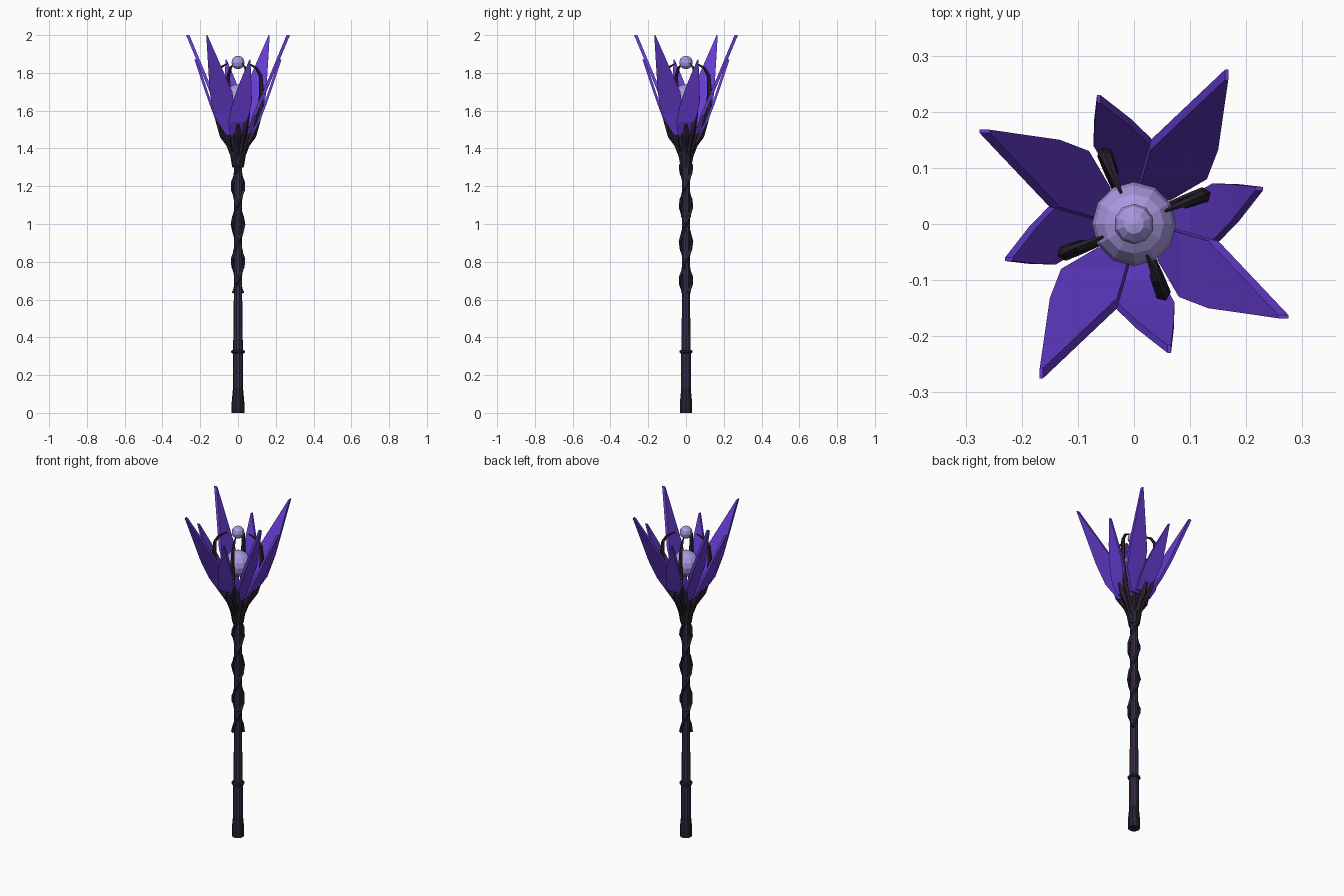
import bpy, bmesh, math
from mathutils import Vector, Matrix

if "Cube" in bpy.data.objects:
    bpy.data.objects.remove(bpy.data.objects["Cube"])


def material(name, col):
    m = bpy.data.materials.new(name)
    m.diffuse_color = (*col, 1)
    m.use_nodes = True
    m.node_tree.nodes["Principled BSDF"].inputs["Base Color"].default_value = m.diffuse_color
    return m


PETAL = material("petal_purple", (0.13, 0.045, 0.62))
BARK = material("dark_bark", (0.022, 0.016, 0.03))
WOOD = material("stem_wood", (0.042, 0.025, 0.07))
ORB = material("pale_orb", (0.40, 0.32, 0.75))


def finish(name, bm, mat):
    bmesh.ops.recalc_face_normals(bm, faces=bm.faces)
    me = bpy.data.meshes.new(name)
    bm.to_mesh(me)
    bm.free()
    me.materials.append(mat)
    ob = bpy.data.objects.new(name, me)
    bpy.context.collection.objects.link(ob)
    return ob


def skin(bm, rings):
    """Join equal-sized rings of points and cap both ends."""
    vs = [[bm.verts.new(p) for p in r] for r in rings]
    n = len(vs[0])
    for a, b in zip(vs, vs[1:]):
        for i in range(n):
            j = (i + 1) % n
            bm.faces.new((a[i], a[j], b[j], b[i]))
    bm.faces.new(vs[0][::-1])
    bm.faces.new(vs[-1])


def lathe(name, profile, mat, sides=10):
    bm = bmesh.new()
    skin(bm, [[(r * math.cos(i * math.tau / sides), r * math.sin(i * math.tau / sides), z)
               for i in range(sides)] for r, z in profile])
    return finish(name, bm, mat)


def tube(name, path, radii, mat, sides=5):
    bm = bmesh.new()
    pts = [Vector(p) for p in path]
    rings = []
    for i, p in enumerate(pts):
        t = (pts[min(i + 1, len(pts) - 1)] - pts[max(i - 1, 0)]).normalized()
        out = Vector((p.x, p.y, 0)).normalized()
        out = (out - t * out.dot(t)).normalized()
        side = t.cross(out)
        rings.append([p + radii[i] * (out * math.cos(k * math.tau / sides)
                                      + side * math.sin(k * math.tau / sides))
                      for k in range(sides)])
    skin(bm, rings)
    return finish(name, bm, mat)


def petal(name, rows, angle, t=0.018):
    """rows: (z, outer x, y low, y high); flat slab of thickness t along x."""
    bm = bmesh.new()
    skin(bm, [[(x, lo, z), (x, hi, z), (x - t, hi, z), (x - t, lo, z)]
              for z, x, lo, hi in rows])
    bm.transform(Matrix.Rotation(angle, 4, 'Z'))
    return finish(name, bm, PETAL)


def spoke(rz, angle):
    return [(r * math.cos(angle), r * math.sin(angle), z) for r, z in rz]


# Staff: flared foot, grip, shaft
lathe("foot", [(0.034, 0), (0.034, 0.05), (0.026, 0.14)], BARK)
lathe("grip", [(0.027, 0.13), (0.027, 0.32)], WOOD)
lathe("grip_ring", [(0.03, 0.315), (0.036, 0.32), (0.036, 0.328), (0.03, 0.333)], BARK)
lathe("shaft", [(0.026, 0.32), (0.022, 0.63), (0.021, 1.0), (0.022, 1.33)], WOOD)

# Calyx bulb under the flower
lathe("calyx", [(0.03, 1.30), (0.034, 1.32), (0.042, 1.37), (0.040, 1.40), (0.028, 1.47)], BARK)

# Two vines wound round the shaft
for s in range(2):
    path = []
    for i in range(16):
        z = 0.635 + 0.68 * i / 15
        a = (z - 1.2) / 0.4 * math.tau + s * math.pi
        path.append((0.028 * math.cos(a), 0.028 * math.sin(a), z))
    tube(f"vine_{s + 1}", path, [0.011] * 16, BARK, 4)

# Flower: four-fold petals, sepals and hooked claws
LARGE = [(1.47, 0.060, -0.065, -0.005), (1.58, 0.098, -0.130, -0.015),
         (1.70, 0.150, -0.150, -0.030), (2.0, 0.275, -0.168, -0.162)]
SMALL = [(1.48, 0.080, -0.045, 0.030), (1.54, 0.115, -0.050, 0.050),
         (1.64, 0.153, -0.030, 0.072), (1.74, 0.187, 0.005, 0.071),
         (1.87, 0.230, 0.060, 0.066)]
for k in range(4):
    a = k * math.pi / 2
    petal(f"large_petal_{k + 1}", LARGE, a)
    petal(f"small_petal_{k + 1}", SMALL, a, 0.014)
    tube(f"sepal_{k + 1}", spoke([(0.025, 1.36), (0.045, 1.42), (0.078, 1.47), (0.105, 1.53)], a),
         [0.014, 0.017, 0.020, 0.008], BARK)
    tube(f"short_sepal_{k + 1}", spoke([(0.025, 1.37), (0.04, 1.42), (0.065, 1.49)], a - 0.6),
         [0.012, 0.016, 0.012], BARK)
    tube(f"claw_{k + 1}", spoke([(0.025, 1.35), (0.05, 1.42), (0.10, 1.50), (0.13, 1.60),
                                 (0.135, 1.71), (0.13, 1.785), (0.105, 1.825), (0.06, 1.85)],
                                a + math.pi / 8),
         [0.012, 0.013, 0.015, 0.015, 0.013, 0.010, 0.008, 0.003], BARK)

# Flower heart and floating orb
for name, r, z, u, v in (("flower_heart", 0.075, 1.665, 12, 8), ("orb", 0.036, 1.855, 10, 6)):
    bm = bmesh.new()
    bmesh.ops.create_uvsphere(bm, u_segments=u, v_segments=v, radius=r,
                              matrix=Matrix.Translation((0, 0, z)))
    finish(name, bm, ORB)
